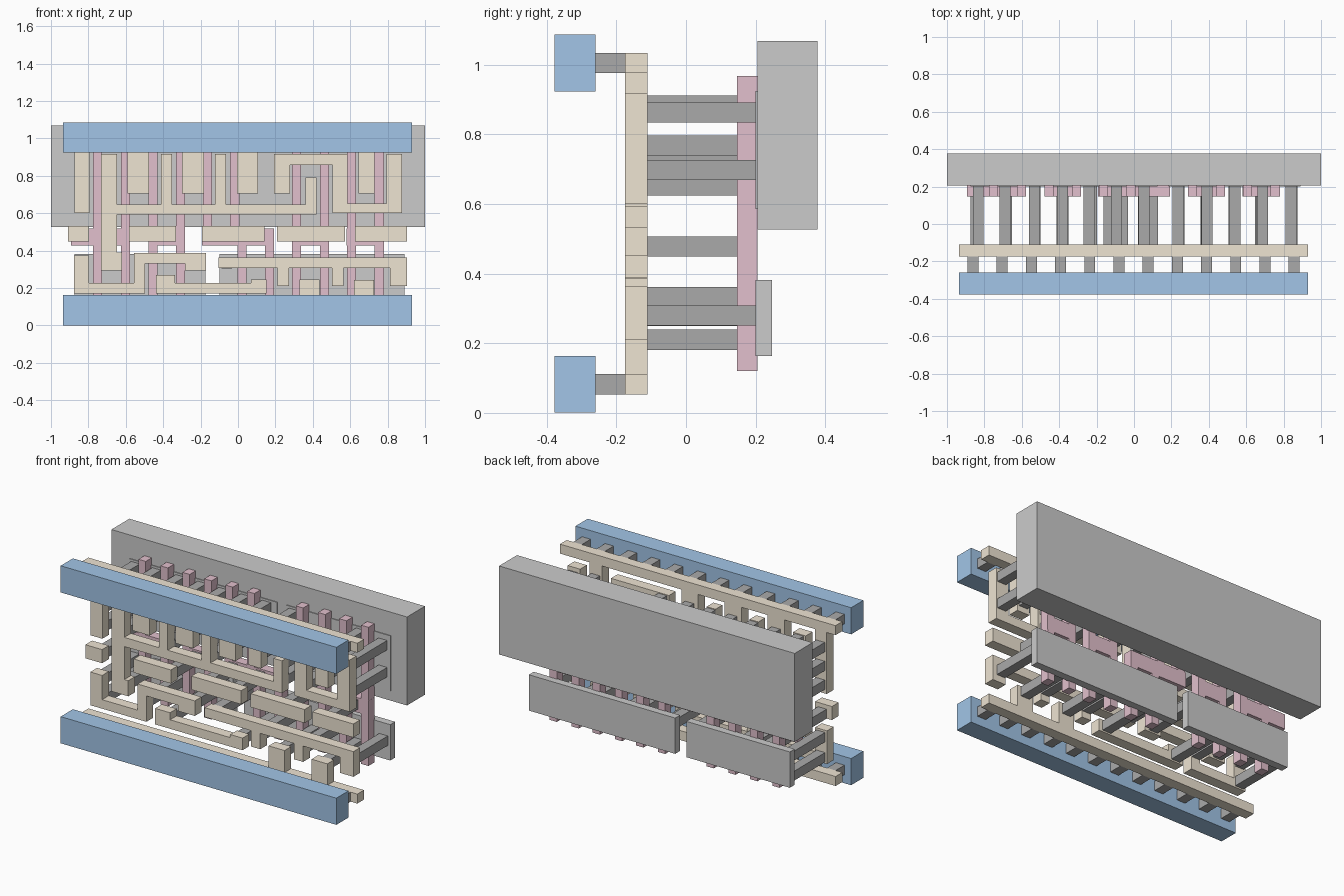
import bpy, bmesh


def material(name, rgb):
    m = bpy.data.materials.new(name)
    m.diffuse_color = (*rgb, 1)
    return m


BLUE = material("blue", (0.36, 0.56, 0.80))
TAN = material("tan", (0.86, 0.78, 0.65))
PINK = material("pink", (0.76, 0.53, 0.61))
DARK = material("dark_grey", (0.40, 0.40, 0.40))
LIGHT = material("light_grey", (0.68, 0.68, 0.68))
MID = material("mid_grey", (0.56, 0.56, 0.56))


def slab(name, rects, y0, y1, mat):
    """Extrude the union of (x0, x1, z0, z1) rectangles from y0 to y1 as one clean shell."""
    xs = sorted({v for r in rects for v in r[:2]})
    zs = sorted({v for r in rects for v in r[2:]})
    bm = bmesh.new()
    verts = {}

    def vert(i, j):
        if (i, j) not in verts:
            verts[i, j] = bm.verts.new((xs[i], y0, zs[j]))
        return verts[i, j]

    for i in range(len(xs) - 1):
        for j in range(len(zs) - 1):
            cx, cz = (xs[i] + xs[i + 1]) / 2, (zs[j] + zs[j + 1]) / 2
            if any(r[0] < cx < r[1] and r[2] < cz < r[3] for r in rects):
                bm.faces.new([vert(i, j), vert(i + 1, j), vert(i + 1, j + 1), vert(i, j + 1)])
    bmesh.ops.dissolve_limit(bm, angle_limit=0.01, verts=bm.verts[:], edges=bm.edges[:])
    ext = bmesh.ops.extrude_face_region(bm, geom=bm.faces[:], use_keep_orig=True)
    for v in ext["geom"]:
        if isinstance(v, bmesh.types.BMVert):
            v.co.y = y1
    bmesh.ops.recalc_face_normals(bm, faces=bm.faces[:])
    mesh = bpy.data.meshes.new(name)
    bm.to_mesh(mesh)
    bm.free()
    mesh.materials.append(mat)
    ob = bpy.data.objects.new(name, mesh)
    bpy.context.collection.objects.link(ob)
    return ob


def pins(name, points, y0, y1):
    """Square connecting pins centred on (x, z) points."""
    h = 0.029
    for x, z in points:
        slab(name, [(x - h, x + h, z - h, z + h)], y0, y1, DARK)


LOW, HIGH = 0.0825, 1.005          # rail centre heights
WIRE = (-0.175, -0.11)             # depth of the tan wiring layer

# Back well and the thin light plates
slab("back_well", [(-1, 1, 0.527, 1.068)], 0.205, 0.378, MID)
for x0, x1, z0, z1 in [(-0.875, 0.125, 0.586, 0.925), (0.185, 0.89, 0.586, 0.925),
                       (-0.875, -0.175, 0.163, 0.382), (-0.10, 0.89, 0.163, 0.382)]:
    slab("thin_plate", [(x0, x1, z0, z1)], 0.2, 0.247, LIGHT)

# Blue rails and the pins behind them
for z in (LOW, HIGH):
    slab("front_rail", [(-0.935, 0.93, z - 0.0815, z + 0.0815)], -0.378, -0.26, BLUE)
    pins("rail_pin", [(-0.861 + 0.1561 * i, z) for i in range(12)], -0.26, -0.175)

# Tan supply combs
TOP, BOT = HIGH + 0.029, LOW - 0.029
slab("upper_comb", [(-0.935, 0.93, HIGH - 0.029, TOP), (-0.875, -0.795, 0.60, TOP)]
     + [(a, b, 0.705, TOP) for a, b in
        [(-0.59, -0.475), (-0.30, -0.182), (-0.005, 0.107), (0.645, 0.73)]], *WIRE, TAN)
slab("lower_comb", [(-0.935, 0.93, BOT, LOW + 0.029), (0.33, 0.437, BOT, 0.246),
                    (0.62, 0.727, BOT, 0.242)], *WIRE, TAN)

# Tan signal wires
slab("long_wire", [(-0.733, -0.647, 0.295, 0.917), (-0.733, -0.62, 0.295, 0.39),
                   (-0.733, 0.42, 0.592, 0.648), (0.362, 0.42, 0.592, 0.79),
                   (-0.413, -0.353, 0.592, 0.917), (-0.123, -0.063, 0.592, 0.917)], *WIRE, TAN)
slab("hook_wire", [(0.192, 0.585, 0.857, 0.917), (0.192, 0.277, 0.705, 0.917),
                   (0.505, 0.585, 0.60, 0.917), (0.505, 0.878, 0.60, 0.653),
                   (0.793, 0.878, 0.60, 0.917)], *WIRE, TAN)
slab("step_wire", [(-0.877, -0.797, 0.172, 0.375), (-0.877, -0.497, 0.172, 0.227),
                   (-0.557, -0.497, 0.172, 0.387), (-0.557, -0.17, 0.33, 0.387),
                   (-0.283, -0.17, 0.295, 0.387)], *WIRE, TAN)
slab("low_wire", [(-0.438, -0.337, 0.172, 0.27), (-0.438, 0.153, 0.172, 0.227),
                  (0.07, 0.153, 0.172, 0.246)], *WIRE, TAN)
slab("fork_wire", [(-0.103, 0.903, 0.307, 0.364), (0.21, 0.273, 0.21, 0.364),
                   (0.503, 0.563, 0.21, 0.364), (0.813, 0.903, 0.21, 0.364)], *WIRE, TAN)
for a, b in [(-0.91, -0.797), (-0.583, -0.332), (-0.193, 0.143), (0.208, 0.573), (0.625, 0.903)]:
    slab("pad", [(a, b, 0.45, 0.533)], *WIRE, TAN)

# Pink gates: two upper and two lower bars joined by a plate in each group
for a, b, up, down in [(-0.893, -0.578, (-0.752, -0.602), (-0.752, -0.602)),
                       (-0.478, -0.283, (-0.454, -0.307), (-0.454, -0.307)),
                       (-0.193, 0.193, (-0.163, -0.017), (0.022, 0.169)),
                       (0.289, 0.487, (0.313, 0.463), (0.313, 0.463)),
                       (0.581, 0.78, (0.606, 0.755), (0.606, 0.755))]:
    h = 0.0245
    slab("gate", [(a, b, 0.427, 0.518)] + [(x - h, x + h, 0.47, 0.968) for x in up]
         + [(x - h, x + h, 0.12, 0.47) for x in down], 0.147, 0.205, PINK)

# Dark pins from the wires to the gates and plates
pins("gate_pin", [(x, 0.478) for x in (-0.845, -0.38, -0.135, 0.05, 0.388, 0.68)], -0.11, 0.147)
pins("upper_pin", [(x, z) for x in (-0.833, -0.69) for z in (0.653, 0.768, 0.883)]
     + [(x, z) for x in (-0.532, -0.24, 0.053, 0.235, 0.688) for z in (0.768, 0.883)]
     + [(x, z) for x in (-0.383, -0.093) for z in (0.653, 0.768, 0.883)]
     + [(0.39, 0.653), (0.39, 0.755), (0.54, 0.653), (0.54, 0.768),
        (0.84, 0.6975), (0.84, 0.8625)], -0.11, 0.2)
pins("lower_pin", [(-0.835, 0.21), (-0.835, 0.333), (-0.68, 0.333), (-0.528, 0.278),
                   (-0.385, 0.21), (-0.228, 0.333), (-0.06, 0.333), (0.10, 0.21),
                   (0.241, 0.278), (0.384, 0.21), (0.533, 0.278), (0.675, 0.21),
                   (0.845, 0.28)], -0.11, 0.2)
